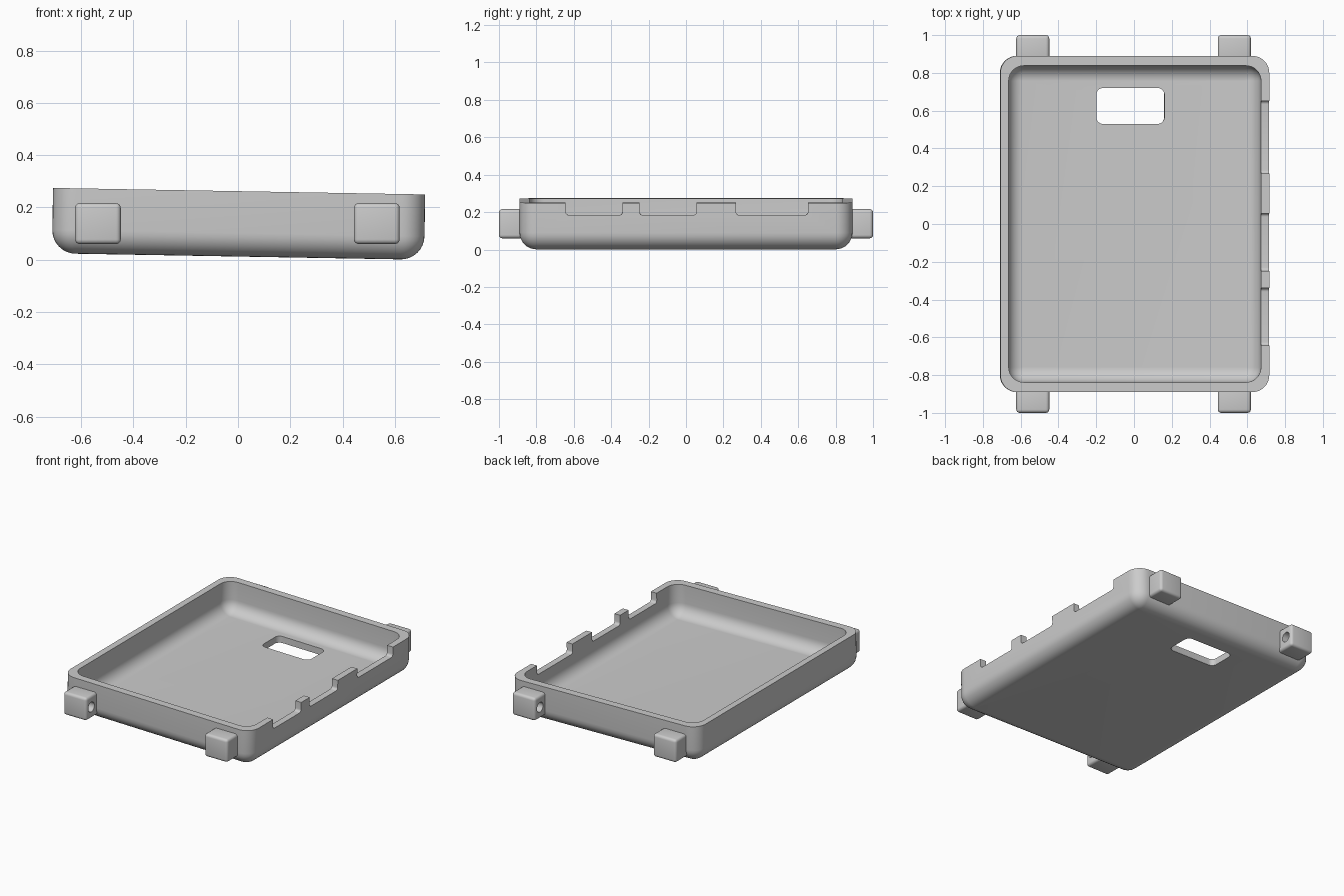
import bpy, bmesh, math
from mathutils import Matrix, Vector

if "Cube" in bpy.data.objects:
    bpy.data.objects.remove(bpy.data.objects["Cube"])

grey = bpy.data.materials.new("plain grey")
grey.use_nodes = True
colour = (0.6, 0.6, 0.6, 1)
grey.diffuse_color = colour
grey.node_tree.nodes["Principled BSDF"].inputs["Base Color"].default_value = colour


def make(name, bm):
    bmesh.ops.recalc_face_normals(bm, faces=bm.faces)
    mesh = bpy.data.meshes.new(name)
    bm.to_mesh(mesh)
    bm.free()
    mesh.materials.append(grey)
    obj = bpy.data.objects.new(name, mesh)
    bpy.context.collection.objects.link(obj)
    return obj


def rounded_rect(hx, hy, r, steps=8):
    """Outline of a rectangle with round corners, counter-clockwise."""
    points = []
    for i, (sx, sy) in enumerate([(1, 1), (-1, 1), (-1, -1), (1, -1)]):
        for k in range(steps + 1):
            a = (i + k / steps) * math.pi / 2
            points.append((sx * (hx - r) + r * math.cos(a), sy * (hy - r) + r * math.sin(a)))
    return points


def loft(name, rings):
    bm = bmesh.new()
    loops = [[bm.verts.new(p) for p in ring] for ring in rings]
    n = len(loops[0])
    for low, high in zip(loops, loops[1:]):
        for i in range(n):
            j = (i + 1) % n
            bm.faces.new((low[i], low[j], high[j], high[i]))
    bm.faces.new(loops[0][::-1])
    bm.faces.new(loops[-1])
    return make(name, bm)


def tub(name, hx, hy, r, z0, z1, steps=8):
    """Solid with round upright corners and a round bottom edge."""
    rings = []
    for k in range(steps + 1):
        a = k / steps * math.pi / 2
        inset = min(r * (1 - math.sin(a)), r - 0.002)
        z = z0 + r * (1 - math.cos(a))
        rings.append([(x, y, z) for x, y in rounded_rect(hx - inset, hy - inset, r - inset)])
    rings.append([(x, y, z1) for x, y in rounded_rect(hx, hy, r)])
    return loft(name, rings)


def apply_modifiers(obj):
    bpy.context.view_layer.objects.active = obj
    for mod in list(obj.modifiers):
        bpy.ops.object.modifier_apply(modifier=mod.name)


def cut(obj, cutter):
    mod = obj.modifiers.new("cut", 'BOOLEAN')
    mod.operation = 'DIFFERENCE'
    mod.solver = 'EXACT'
    mod.object = cutter
    apply_modifiers(obj)
    bpy.data.objects.remove(cutter)


def smooth(obj):
    bpy.ops.object.select_all(action='DESELECT')
    obj.select_set(True)
    bpy.context.view_layer.objects.active = obj
    bpy.ops.object.shade_smooth_by_angle(angle=math.radians(32))


# Tray shell
tray = tub("tray", 0.712, 0.89, 0.09, 0, 0.25)
cut(tray, tub("cavity_cutter", 0.668, 0.838, 0.08, 0.045, 0.4))

# Window in the floor
outline = rounded_rect(0.18, 0.095, 0.035)
cut(tray, loft("window_cutter", [[(x - 0.02, y + 0.625, z) for x, y in outline] for z in (-0.1, 0.1)]))

# Three notches with round lower corners in the left wall
for y0, y1 in [(-0.643, -0.34), (-0.248, 0.056), (0.267, 0.652)]:
    outline = rounded_rect((y1 - y0) / 2, 0.1, 0.018, 5)
    cut(tray, loft("notch_cutter", [[(x, y + (y0 + y1) / 2, z + 0.284) for y, z in outline]
                                    for x in (0.657, 0.8)]))

# The whole tray leans one degree to its left
tray.data.transform(Matrix.Translation((0, 0, 0.012)) @ Matrix.Rotation(math.radians(1), 4, 'Y'))
smooth(tray)

# Level lugs with blind pin holes on the faces that look at each other
for end, sy in (("front", -1), ("back", 1)):
    for side, sx, x in (("right", -1, -0.536), ("left", 1, 0.531)):
        bm = bmesh.new()
        bmesh.ops.create_cube(bm, size=1)
        bmesh.ops.scale(bm, verts=bm.verts, vec=Vector((0.175, 0.14, 0.156)))
        bmesh.ops.bevel(bm, geom=bm.edges[:], offset=0.018, segments=4, profile=0.5, affect='EDGES')
        bmesh.ops.translate(bm, verts=bm.verts, vec=Vector((x, sy * 0.93, 0.138)))
        lug = make(f"{end}_{side}_lug", bm)
        hole = bmesh.new()
        bmesh.ops.create_cone(hole, cap_ends=True, segments=32, radius1=0.033, radius2=0.033, depth=0.22,
                              matrix=Matrix.Translation((x - sx * 0.0775, sy * 0.945, 0.138))
                              @ Matrix.Rotation(math.pi / 2, 4, 'Y'))
        cut(lug, make("pin_hole_cutter", hole))
        smooth(lug)
